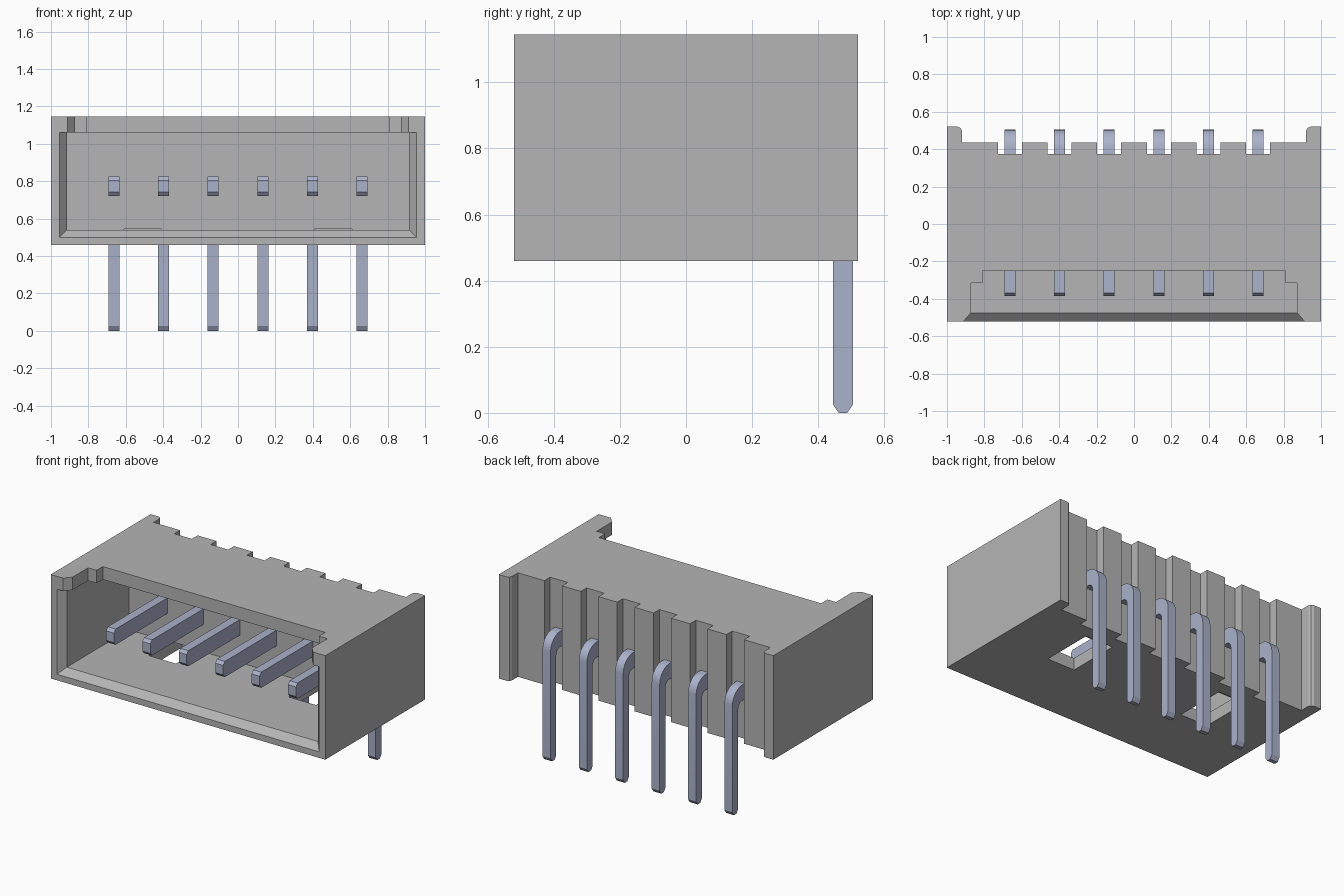
import bpy, bmesh, math
from mathutils import Vector

if "Cube" in bpy.data.objects:
    bpy.data.objects.remove(bpy.data.objects["Cube"], do_unlink=True)


def material(name, rgb):
    m = bpy.data.materials.new(name)
    m.use_nodes = True
    m.diffuse_color = (*rgb, 1)
    bsdf = next(n for n in m.node_tree.nodes if n.type == 'BSDF_PRINCIPLED')
    bsdf.inputs["Base Color"].default_value = (*rgb, 1)
    return m


GREY = material("grey plastic", (0.46, 0.46, 0.46))
METAL = material("blue grey metal", (0.41, 0.45, 0.60))


def loft(name, rings, mat):
    """Skin equal-length rings of points and cap both ends."""
    bm = bmesh.new()
    loops = [[bm.verts.new(p) for p in ring] for ring in rings]
    for a, b in zip(loops, loops[1:]):
        for i in range(len(a)):
            j = (i + 1) % len(a)
            bm.faces.new((a[i], a[j], b[j], b[i]))
    bm.faces.new(loops[0][::-1])
    bm.faces.new(loops[-1])
    bmesh.ops.recalc_face_normals(bm, faces=bm.faces)
    me = bpy.data.meshes.new(name)
    bm.to_mesh(me)
    bm.free()
    me.materials.append(mat)
    ob = bpy.data.objects.new(name, me)
    bpy.context.collection.objects.link(ob)
    return ob


def plan_prism(name, pts, z0, z1, mat):
    return loft(name, [[(x, y, z) for x, y in pts] for z in (z0, z1)], mat)


def mirrored(half):
    """Complete a right-half outline running away from the centre line."""
    return half + [(-x, y) for x, y in reversed(half)]


def cut(target, cutter):
    cutter.hide_render = True
    mod = target.modifiers.new("cut", 'BOOLEAN')
    mod.operation = 'DIFFERENCE'
    mod.solver = 'EXACT'
    mod.object = cutter
    bpy.ops.object.select_all(action='DESELECT')
    bpy.context.view_layer.objects.active = target
    target.select_set(True)
    bpy.ops.object.modifier_apply(modifier=mod.name)
    bpy.data.objects.remove(cutter, do_unlink=True)


BOTTOM, TOP, FLOOR, CEILING = 0.46, 1.145, 0.54, 1.06
FRONT, BACK = -0.52, 0.52
PIN_X = (0.133, 0.398, 0.663)

# Housing outline: grooved back wall between two rear ears
back = []
for x in PIN_X:
    back += [(x - 0.064, 0.435), (x - 0.064, 0.375),
             (x + 0.064, 0.375), (x + 0.064, 0.435)]
half = back + [(0.92, 0.435), (0.92, 0.497), (0.928, 0.513), (0.943, BACK),
               (1.0, BACK), (1.0, FRONT)]
housing = plan_prism("housing", mirrored(half), BOTTOM, TOP, GREY)

# Cavity with a bevelled mouth on the sides and floor
rings = []
for y, w, z in ((FRONT - 0.009, 0.963, 0.492), (-0.475, 0.915, FLOOR),
                (0.17, 0.915, FLOOR)):
    rings.append([(-w, y, z), (w, y, z), (w, y, CEILING), (-w, y, CEILING)])
cut(housing, loft("cavity_cutter", rings, GREY))

# Stepped notch in the front of the top wall
notch = [(0.81, -0.25), (0.81, -0.315), (0.872, -0.315), (0.872, -0.475),
         (0.92, -0.53)]
cut(housing, plan_prism("notch_cutter", mirrored(notch), 1.0, 1.2, GREY))

# Two windows through the floor
for s in (1, -1):
    window = [(s * 0.41, -0.06), (s * 0.61, -0.06), (s * 0.61, 0.29), (s * 0.41, 0.29)]
    cut(housing, plan_prism("window_cutter", window, 0.4, FLOOR + 0.005, GREY))


# Bent pins: side profile swept across the pin width
def arc(cy, cz, r, a0, a1, n=6):
    return [(cy + r * math.cos(math.radians(a0 + (a1 - a0) * i / n)),
             cz + r * math.sin(math.radians(a0 + (a1 - a0) * i / n)))
            for i in range(n + 1)]


profile = [(-0.385, 0.742), (-0.385, 0.805), (-0.368, 0.825)]
profile += arc(0.405, 0.725, 0.10, 90, 0)
profile += [(0.505, 0.025), (0.488, 0.0), (0.462, 0.0), (0.445, 0.025)]
profile += arc(0.405, 0.682, 0.04, 0, 90)
profile += [(-0.368, 0.722)]
xs = sorted([s * x for x in PIN_X for s in (1, -1)])
for i, x in enumerate(xs):
    pin = loft(f"pin_{i + 1}",
               [[(x + dx, y, z) for y, z in profile] for dx in (-0.029, 0.029)], METAL)
    bpy.ops.object.select_all(action='DESELECT')
    bpy.context.view_layer.objects.active = pin
    pin.select_set(True)
    bpy.ops.object.shade_smooth_by_angle(angle=math.radians(20))
